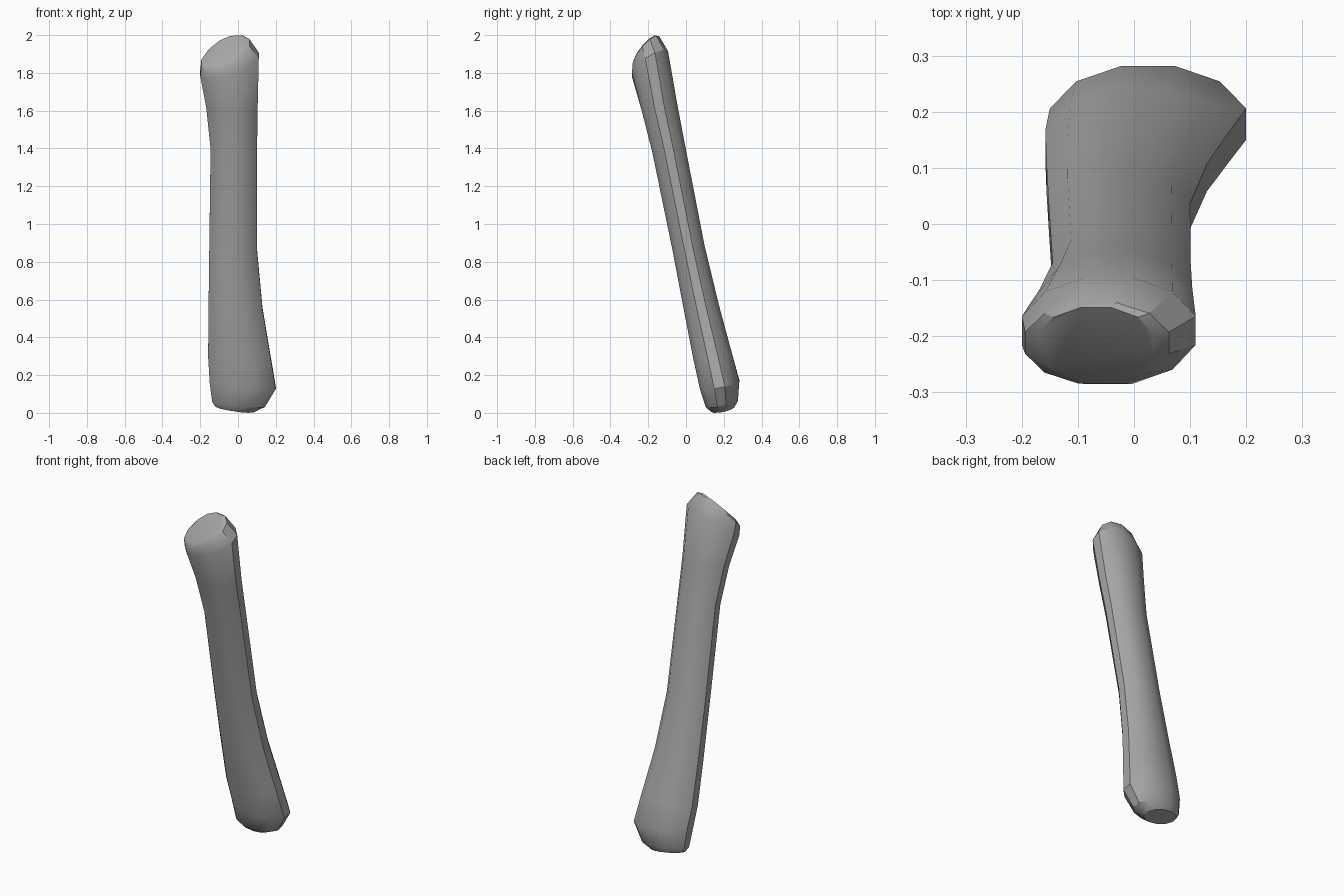
import bpy
import bmesh
from math import cos, sin, pi, radians

cube = bpy.data.objects.get("Cube")
if cube:
    bpy.data.objects.remove(cube, do_unlink=True)

SIDES = 12

# Plain grey material
grey = bpy.data.materials.new("plain_grey")
grey.use_nodes = True
colour = (0.38, 0.38, 0.38, 1)
grey.diffuse_color = colour
grey.node_tree.nodes["Principled BSDF"].inputs["Base Color"].default_value = colour

# Oval sections, bottom to top:
# centre x, y, z, half width, half depth, tilt along x, tilt along y
sections = [
    (-.02, .195, .02, .10, .06, -.15, .2),       # bottom cap
    (.003, .19, .05, .14, .085, -.1, .2),        # rounded lower rim
    (.025, .178, .15, .175, .104, -.1, .2),      # lower flare
    (.007, .141, .30, .165, .101, 0, .2),
    (-.013, .083, .55, .143, .092, 0, .2),
    (-.026, .014, .87, .126, .084, 0, .2),       # waist
    (-.022, -.092, 1.4, .123, .087, 0, .2),
    (-.032, -.141, 1.62, .136, .094, 0, .2),
    (-.045, -.19, 1.845, .155, .095, .3, .6),    # upper flare
    (-.066, -.212, 1.905, .128, .072, .42, 1),   # bevel
    (-.068, -.213, 1.92, .103, .064, .42, 1),    # slanted top cap
]


def add_ring(bm, cx, cy, cz, rx, ry, tilt_x, tilt_y):
    ring = []
    for i in range(SIDES):
        a = 2 * pi * (i + 0.5) / SIDES
        dx = rx * cos(a) / cos(pi / SIDES)
        dy = ry * sin(a) / cos(pi / SIDES)
        ring.append(bm.verts.new((cx + dx, cy + dy, cz + tilt_x * dx + tilt_y * dy)))
    return ring


# Loft the handle through its sections and cap both ends
bm = bmesh.new()
rings = [add_ring(bm, *s) for s in sections]
for low, high in zip(rings, rings[1:]):
    for i in range(SIDES):
        j = (i + 1) % SIDES
        bm.faces.new((low[i], low[j], high[j], high[i]))
bm.faces.new(list(reversed(rings[0])))
bm.faces.new(rings[-1])
bmesh.ops.recalc_face_normals(bm, faces=bm.faces[:])

mesh = bpy.data.meshes.new("handle")
bm.to_mesh(mesh)
bm.free()
mesh.materials.append(grey)
handle = bpy.data.objects.new("handle", mesh)
bpy.context.collection.objects.link(handle)

# Smooth broad faces, keep the narrow side strips crisp
bpy.ops.object.select_all(action='DESELECT')
handle.select_set(True)
bpy.context.view_layer.objects.active = handle
bpy.ops.object.shade_smooth_by_angle(angle=radians(30))
